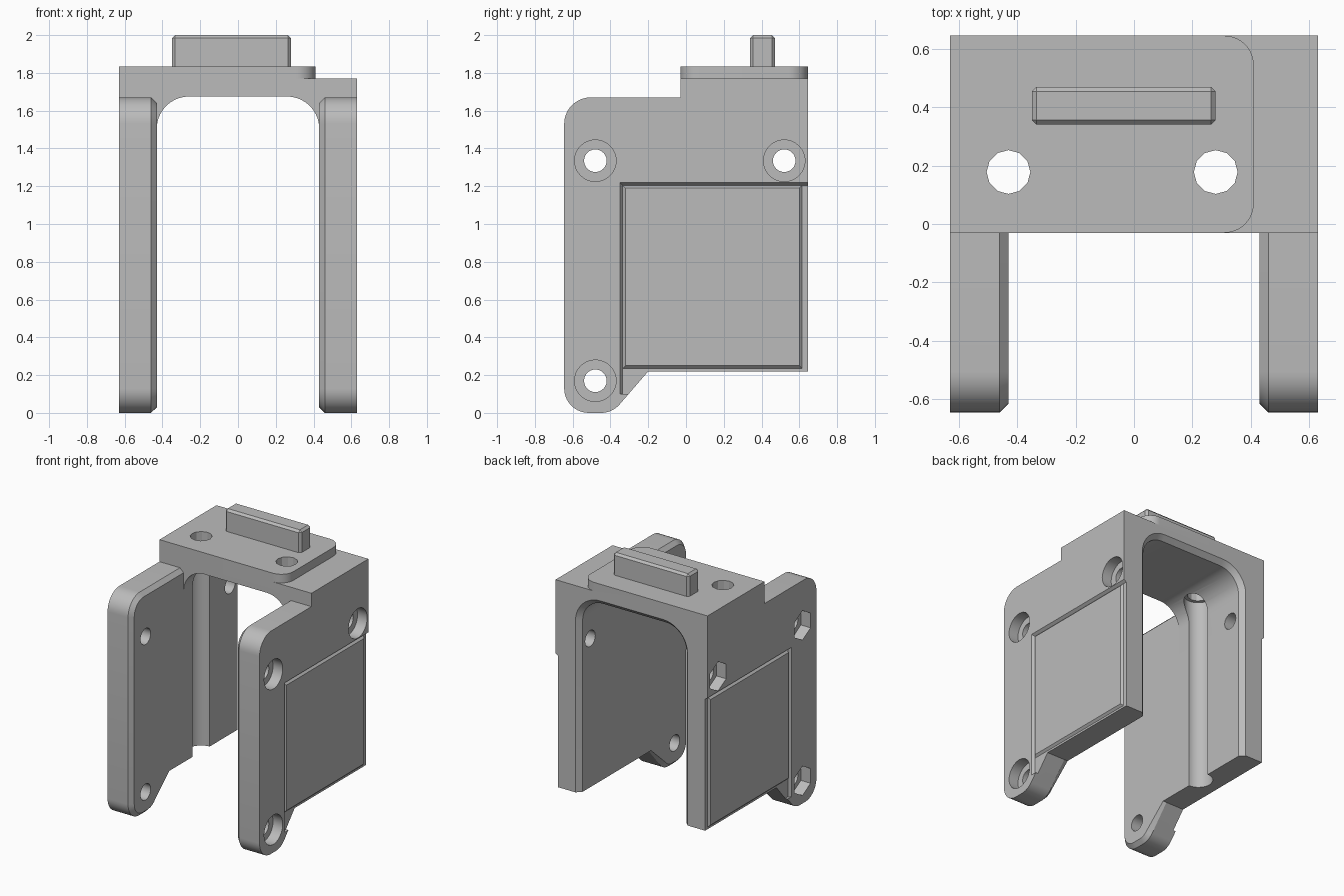
import bpy, bmesh, math
from mathutils import Vector

if "Cube" in bpy.data.objects:
    bpy.data.objects.remove(bpy.data.objects["Cube"], do_unlink=True)

grey = bpy.data.materials.new("plain_grey")
grey.use_nodes = True
COLOUR = (0.5, 0.5, 0.5, 1)
grey.diffuse_color = COLOUR
grey.node_tree.nodes["Principled BSDF"].inputs["Base Color"].default_value = COLOUR


def outline(corners, steps=10):
    """Turn (u, v, radius) corners into a polygon with rounded corners."""
    pts = []
    for i, (u, v, r) in enumerate(corners):
        p = Vector((u, v))
        if r == 0:
            pts.append(p)
            continue
        a = (Vector(corners[i - 1][:2]) - p).normalized()
        b = (Vector(corners[(i + 1) % len(corners)][:2]) - p).normalized()
        half = a.angle(b) / 2
        centre = p + (a + b).normalized() * r / math.sin(half)
        start = p + a * r / math.tan(half) - centre
        end = p + b * r / math.tan(half) - centre
        turn = math.atan2(start.x * end.y - start.y * end.x, start.dot(end))
        for k in range(steps + 1):
            t = turn * k / steps
            c, s = math.cos(t), math.sin(t)
            pts.append(centre + Vector((start.x * c - start.y * s, start.x * s + start.y * c)))
    return pts


def circle(u, v, r, n, phase=0):
    return [Vector((u + r * math.cos(phase + math.tau * k / n),
                    v + r * math.sin(phase + math.tau * k / n))) for k in range(n)]


def rect(u0, u1, v0, v1, inset=0):
    return [Vector(p) for p in ((u0 + inset, v0 + inset), (u1 - inset, v0 + inset),
                                (u1 - inset, v1 - inset), (u0 + inset, v1 - inset))]


PLACE = {"x": lambda u, v, w: (w, u, v),
         "y": lambda u, v, w: (u, w, v),
         "z": lambda u, v, w: (u, v, w)}


def loft(name, axis, sections, chamfer=0, rule=None):
    """Join (position, polygon) sections along an axis into a closed solid."""
    bm = bmesh.new()
    rings = [[bm.verts.new(PLACE[axis](p.x, p.y, w)) for p in poly] for w, poly in sections]
    bm.faces.new(rings[0])
    bm.faces.new(rings[-1])
    for a, b in zip(rings, rings[1:]):
        for i in range(len(a)):
            bm.faces.new((a[i - 1], a[i], b[i], b[i - 1]))
    bmesh.ops.recalc_face_normals(bm, faces=bm.faces)
    if chamfer:
        edges = [e for e in bm.edges if rule(e)]
        bmesh.ops.bevel(bm, geom=edges, offset=chamfer, segments=1, affect="EDGES")
        bmesh.ops.recalc_face_normals(bm, faces=bm.faces)
    mesh = bpy.data.meshes.new(name)
    bm.to_mesh(mesh)
    bm.free()
    mesh.materials.append(grey)
    obj = bpy.data.objects.new(name, mesh)
    bpy.context.collection.objects.link(obj)
    return obj


def combine(target, others, operation):
    """Apply booleans in order and drop the helper objects."""
    for other in others:
        mod = target.modifiers.new("boolean", "BOOLEAN")
        mod.operation, mod.solver, mod.object = operation, "EXACT", other
        other.hide_render = True
        bpy.context.view_layer.update()
        graph = bpy.context.evaluated_depsgraph_get()
        mesh = bpy.data.meshes.new_from_object(target.evaluated_get(graph))
        target.modifiers.clear()
        target.data = mesh
        bpy.data.objects.remove(other, do_unlink=True)


W, INNER, FRONT, BACK = 0.63, 0.43, -0.03, 0.645
FLOOR, SHOULDER, CEILING, DECK = 0.22, 1.67, 1.675, 1.77

# Rear block with an arched tunnel that flares at the back
frame = loft("bracket_frame", "y", [(FRONT, rect(-W, W, FLOOR, DECK)),
                                    (BACK, rect(-W, W, FLOOR, DECK))])


def arch(d):
    h, top, r = INNER + d, CEILING + d, 0.17 + d
    return outline([(-h, 0, 0), (h, 0, 0), (h, top, r), (-h, top, r)])


tunnel = loft("tunnel_cutter", "y", [(FRONT - 0.1, arch(0)), (BACK - 0.035, arch(0)),
                                     (BACK, arch(0.035)), (BACK + 0.1, arch(0.035))])
combine(frame, [tunnel], "DIFFERENCE")

# Front cheeks with rounded corners and a chamfered inner rim
cheek = outline([(FRONT, FLOOR, 0), (FRONT, SHOULDER, 0), (-BACK, SHOULDER, 0.14),
                 (-BACK, 0, 0.13), (-0.39, 0, 0.13), (-0.2, FLOOR, 0)])


def inner_rim(e):
    mid = (e.verts[0].co + e.verts[1].co) / 2
    return abs(mid.x) < INNER + 0.001 and mid.y < -0.15


cheeks = [loft("cheek", "x", [(s * INNER, cheek), (s * W, cheek)], 0.03, inner_rim)
          for s in (-1, 1)]

# Raised deck and key on top
deck = outline([(-W, FRONT, 0), (0.41, FRONT, 0.1), (0.41, BACK, 0.1), (-W, BACK, 0)])
deck_plate = loft("deck_plate", "z", [(DECK - 0.02, deck), (1.835, deck)])
key = rect(-0.35, 0.28, 0.34, 0.47)
top_key = loft("top_key", "z", [(1.8, key), (2.0, key)], 0.016,
               lambda e: max(v.co.z for v in e.verts) > 1.9)
combine(frame, cheeks + [deck_plate, top_key], "UNION")

# Deck holes and the vertical channel below the right one
cutters = []
for x in (-0.43, 0.28):
    hole = circle(x, 0.178, 0.075, 12)
    cutters.append(loft("deck_hole", "z", [(1.5, hole), (1.9, hole)]))
channel = circle(-0.43, 0.178, 0.1, 32)
cutters.append(loft("channel", "z", [(0.1, channel), (1.69, channel)]))

# Cross holes with round seats on the left and hexagonal seats on the right
for y, z in ((-0.48, 1.335), (0.52, 1.335), (-0.48, 0.17)):
    for s, seat in ((1, circle(y, z, 0.11, 32)), (-1, circle(y, z, 0.11, 6, math.pi / 6))):
        bore = circle(y, z, 0.06, 24)
        cutters.append(loft("bore", "x", [(s * 0.3, bore), (s * 0.7, bore)]))
        cutters.append(loft("seat", "x", [(s * (W - 0.08), seat), (s * 0.7, seat)]))

# Shallow side recesses, open at the back and bottom, with sloped walls
for s in (-1, 1):
    def recess(slope):
        return rect(-0.35 + slope, 0.8, 0.1, 1.22 - slope)
    cutters.append(loft("recess", "x", [(s * (W - 0.02), recess(0.015)),
                                        (s * W, recess(0)), (s * 0.7, recess(0))]))
combine(frame, cutters, "DIFFERENCE")

# Bevelled panels inside the recesses
panels = []
for s, side in ((1, "left"), (-1, "right")):
    area = (-0.335, 0.615, 0.235, 1.205)
    panels.append(loft(side + "_side_panel", "x", [(s * (W - 0.03), rect(*area)),
                                                   (s * (W - 0.02), rect(*area)),
                                                   (s * (W - 0.005), rect(*area, 0.015))]))

# Smooth the fillets and keep the hard edges
bpy.ops.object.select_all(action="DESELECT")
for obj in [frame] + panels:
    obj.select_set(True)
bpy.context.view_layer.objects.active = frame
bpy.ops.object.shade_smooth_by_angle(angle=math.radians(25))
